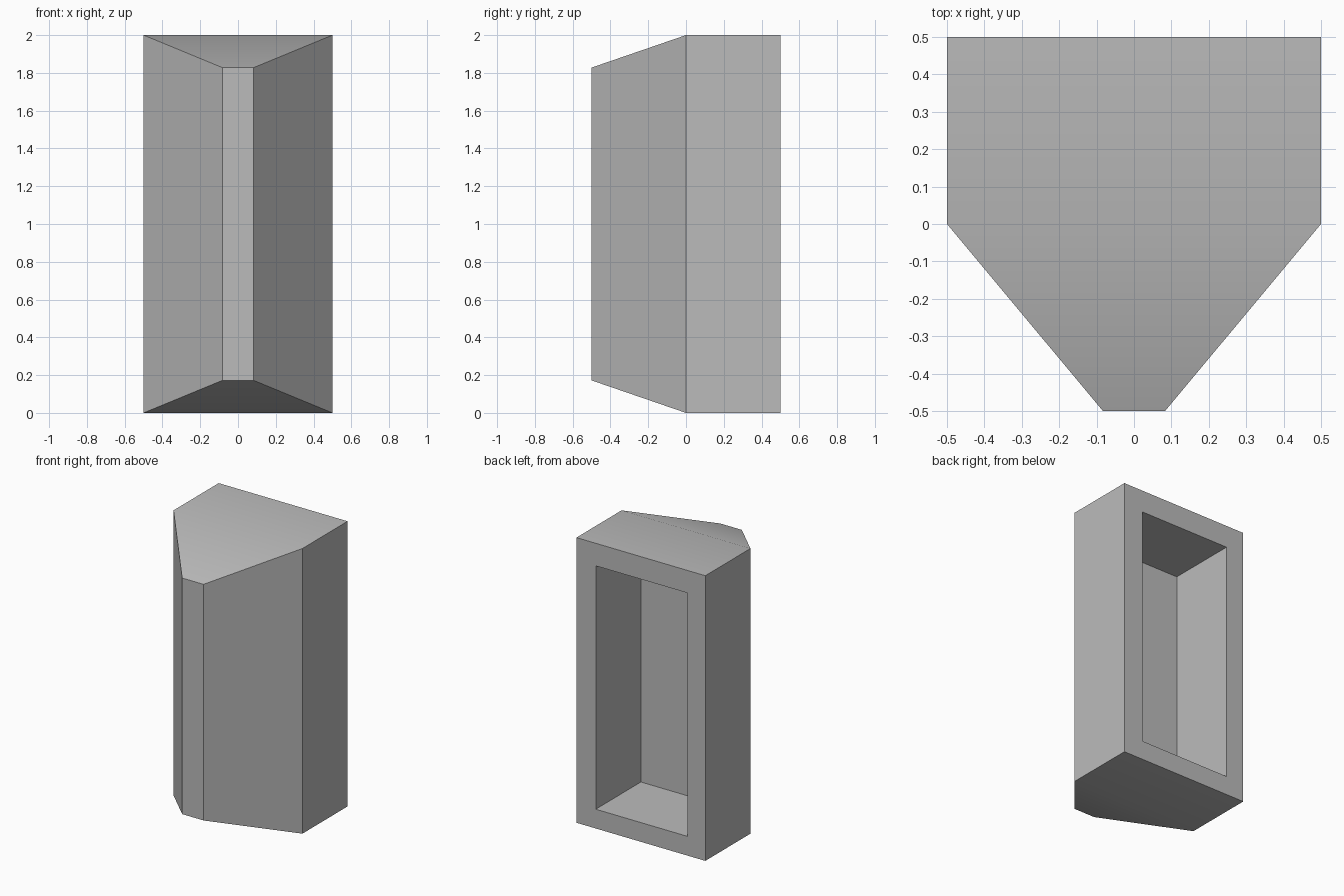
import bpy
import bmesh
import math

if "Cube" in bpy.data.objects:
    bpy.data.objects.remove(bpy.data.objects["Cube"])

grey = bpy.data.materials.new("plain grey")
grey.diffuse_color = (0.5, 0.5, 0.5, 1.0)
grey.use_nodes = True
grey.node_tree.nodes["Principled BSDF"].inputs["Base Color"].default_value = grey.diffuse_color


def ring(bm, y, x0, x1, z0, z1):
    """Upright rectangle at depth y."""
    return [bm.verts.new(p) for p in
            ((x0, y, z0), (x1, y, z0), (x1, y, z1), (x0, y, z1))]


bm = bmesh.new()
# Rectangles lofted from the recess floor, out round the rim, to the tapered nose
rings = [ring(bm, *r) for r in (
    (0.0, -0.36, 0.35, 0.135, 1.842),      # recess floor
    (0.5, -0.36, 0.35, 0.135, 1.842),      # recess opening
    (0.5, -0.5, 0.5, 0.0, 2.0),            # back rim
    (0.0, -0.5, 0.5, 0.0, 2.0),            # start of taper
    (-0.5, -0.083, 0.083, 0.172, 1.828),   # nose
)]
for a, b in zip(rings, rings[1:]):
    for i in range(4):
        j = (i + 1) % 4
        bm.faces.new((a[i], a[j], b[j], b[i]))
bm.faces.new(rings[0])
bm.faces.new(rings[-1])
bmesh.ops.recalc_face_normals(bm, faces=bm.faces)

mesh = bpy.data.meshes.new("hollow_block")
bm.to_mesh(mesh)
bm.free()
mesh.materials.append(grey)
block = bpy.data.objects.new("hollow_block", mesh)
bpy.context.collection.objects.link(block)

# Soft blend over the shallow top and bottom folds only
bpy.context.view_layer.objects.active = block
block.select_set(True)
bpy.ops.object.shade_smooth_by_angle(angle=math.radians(30))
